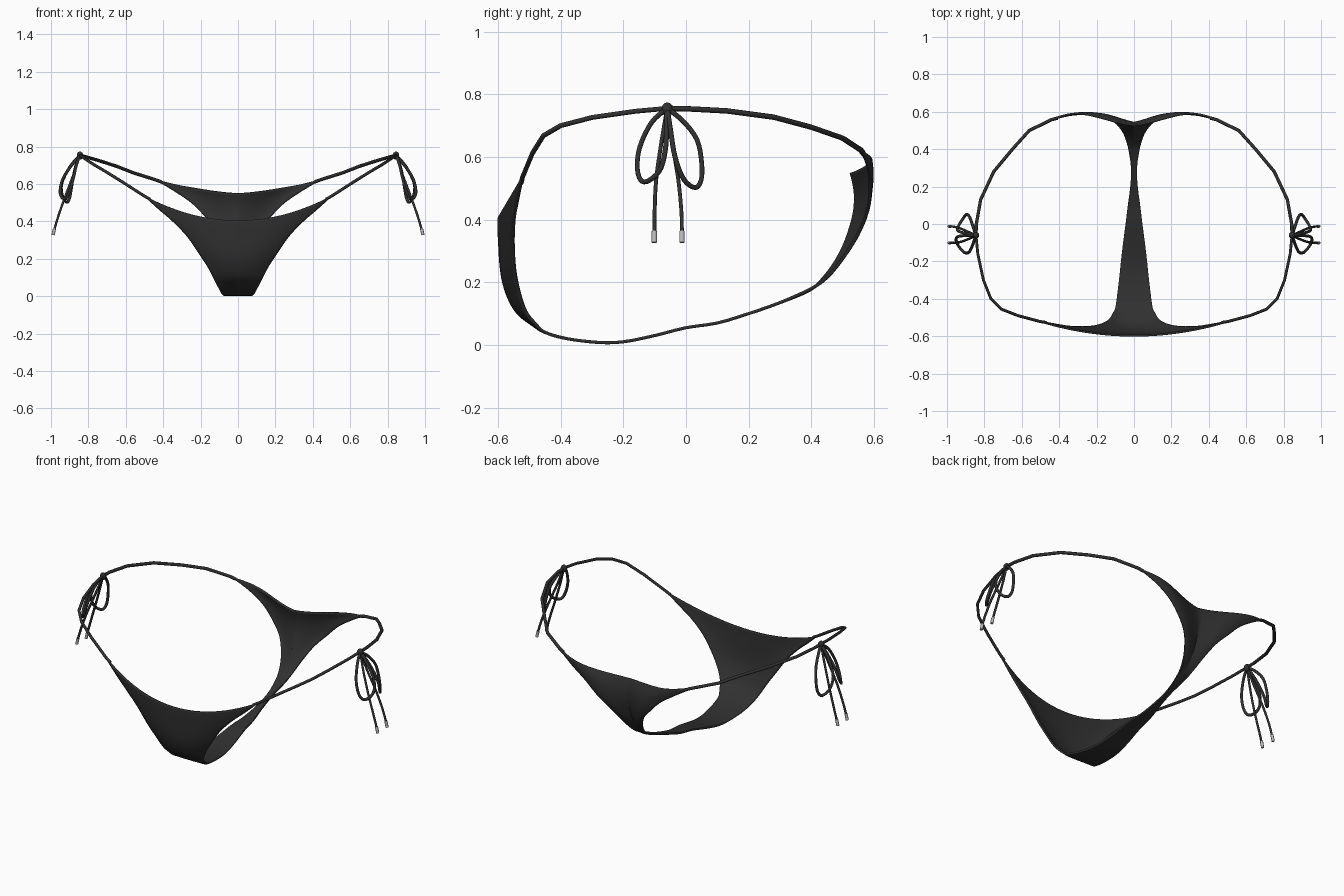
import bpy, bmesh, math

if "Cube" in bpy.data.objects:
    bpy.data.objects.remove(bpy.data.objects["Cube"])


def material(name, rgb):
    m = bpy.data.materials.new(name)
    m.diffuse_color = (*rgb, 1)
    m.use_nodes = True
    m.node_tree.nodes["Principled BSDF"].inputs["Base Color"].default_value = m.diffuse_color
    return m


BLACK = material("black fabric", (0.03, 0.03, 0.03))
SILVER = material("silver metal", (0.5, 0.5, 0.5))


def smooth_path(pts, n):
    """Catmull-Rom interpolation of tuples of any length."""
    out = []
    for i in range(len(pts) - 1):
        a, b, c, d = (pts[max(i - 1, 0)], pts[i], pts[i + 1], pts[min(i + 2, len(pts) - 1)])
        for k in range(n):
            t = k / n
            out.append(tuple(0.5 * (2 * q + (r - p) * t + (2 * p - 5 * q + 4 * r - s) * t * t
                                    + (3 * q - p - 3 * r + s) * t ** 3)
                             for p, q, r, s in zip(a, b, c, d)))
    out.append(pts[-1])
    return out


def tube(name, pts, radius, mat=BLACK, side=1):
    cu = bpy.data.curves.new(name, 'CURVE')
    cu.dimensions = '3D'
    cu.bevel_depth = radius
    cu.bevel_resolution = 2
    cu.use_fill_caps = True
    sp = cu.splines.new('POLY')
    sp.points.add(len(pts) - 1)
    for p, co in zip(sp.points, pts):
        p.co = (co[0] * side, co[1], co[2], 1)
    cu.materials.append(mat)
    ob = bpy.data.objects.new(name, cu)
    bpy.context.collection.objects.link(ob)
    return ob


# Fabric rows: centre y, centre z, edge x, edge y, edge z, side bulge, curve power
front = [(-.597, .405, .50, -.522, .535, 0, 2),
         (-.597, .370, .42, -.537, .462, 0, 2),
         (-.595, .330, .35, -.548, .402, 0, 2),
         (-.591, .260, .275, -.551, .325, 0, 2),
         (-.582, .200, .215, -.546, .240, 0, 2),
         (-.563, .145, .165, -.531, .165, 0, 2),
         (-.535, .100, .133, -.510, .105, 0, 2),
         (-.490, .065, .115, -.480, .067, 0, 2)]
gusset = [(y, z, x, y, z, 0, 2) for y, z, x in
          [(-.45, .040, .100), (-.38, .020, .090), (-.28, .008, .078), (-.20, .010, .070),
           (-.10, .030, .058), (0, .055, .045), (.10, .070, .033), (.20, .100, .020),
           (.30, .135, .016)]]
back = [(.395, .175, .030, .40, .18, 0, 1.5),
        (.440, .215, .042, .45, .215, 0, 1.5),
        (.480, .270, .065, .50, .275, .003, 1.5),
        (.510, .330, .110, .55, .355, .006, 1.5),
        (.535, .410, .180, .580, .430, .009, 1.5),
        (.541, .470, .250, .588, .500, .014, 1.5),
        (.536, .515, .345, .582, .565, .026, 1.5),
        (.527, .550, .440, .558, .622, .042, 1.5)]

# Fabric body: rows lofted from the front waist, under, to the back waist
rows = smooth_path(front + gusset + back, 3)
COLS = 14
bm = bmesh.new()
grid = []
for yc, zc, xe, ye, ze, bulge, power in rows:
    line = []
    for j in range(-COLS, COLS + 1):
        s = abs(j) / COLS
        k = s if bulge > 0 else s ** 2
        y = yc + (ye - yc) * k + bulge * math.sin(math.pi * s ** 1.6)
        line.append(bm.verts.new((xe * j / COLS, y, zc + (ze - zc) * s ** power)))
    grid.append(line)
for a, b in zip(grid, grid[1:]):
    for j in range(2 * COLS):
        bm.faces.new((a[j], b[j], b[j + 1], a[j + 1])).smooth = True
bmesh.ops.recalc_face_normals(bm, faces=bm.faces)
me = bpy.data.meshes.new("fabric_body")
bm.to_mesh(me)
bm.free()
me.materials.append(BLACK)
body = bpy.data.objects.new("fabric_body", me)
bpy.context.collection.objects.link(body)
thick = body.modifiers.new("thickness", 'SOLIDIFY')
thick.thickness = 0.01
thick.offset = 0
bpy.context.view_layer.objects.active = body
body.select_set(True)
bpy.ops.object.shade_smooth_by_angle()

# Side strings, bow loops and tails (right side, mirrored by sign)
knot = (.845, -.06, .755)
front_string = [(.47, -.526, .518), (.50, -.522, .535), (.62, -.49, .612), (.71, -.455, .668),
                (.765, -.40, .70), (.805, -.30, .726), (.835, -.16, .746), knot]
back_string = [(.41, .566, .611), (.44, .558, .622), (.56, .50, .66), (.65, .40, .695),
               (.75, .28, .727), (.82, .13, .747), (.843, 0, .754), knot]
loop_back = [knot, (.862, -.01, .715), (.878, .035, .655), (.89, .05, .58), (.90, .048, .525),
             (.915, .028, .502), (.937, -.008, .53), (.943, -.035, .60), (.90, -.05, .69), knot]
loop_front = [knot, (.862, -.11, .71), (.88, -.148, .63), (.90, -.155, .56), (.92, -.14, .522),
              (.943, -.11, .53), (.951, -.08, .565), (.935, -.065, .63), (.89, -.062, .70), knot]
tail_front = [knot, (.88, -.078, .65), (.925, -.095, .53), (.96, -.10, .43), (.981, -.101, .36)]
tail_back = [knot, (.88, -.045, .65), (.925, -.025, .53), (.96, -.015, .43), (.981, -.013, .36)]

for side, label in ((1, "right"), (-1, "left")):
    tube(label + "_front_string", front_string, .008, side=side)
    tube(label + "_back_string", back_string, .009, side=side)
    for name, pts in (("back_loop", loop_back), ("front_loop", loop_front),
                      ("front_tail", tail_front), ("back_tail", tail_back)):
        r = .008 if "loop" in name else .0065
        tube(f"{label}_{name}", smooth_path(pts, 4), r, side=side)
    # Metal ends on the tails
    for name, y in (("front_tail_end", -.101), ("back_tail_end", -.013)):
        tube(f"{label}_{name}", [(.981, y, .363), (.989, y, .327)], .0085, SILVER, side)
    # Knot
    bpy.ops.mesh.primitive_uv_sphere_add(segments=12, ring_count=8, radius=.019,
                                         location=(knot[0] * side, knot[1], knot[2] - .003))
    ob = bpy.context.object
    ob.name = label + "_knot"
    ob.scale = (.9, 1, 1.15)
    ob.data.materials.append(BLACK)
    bpy.ops.object.shade_smooth()
